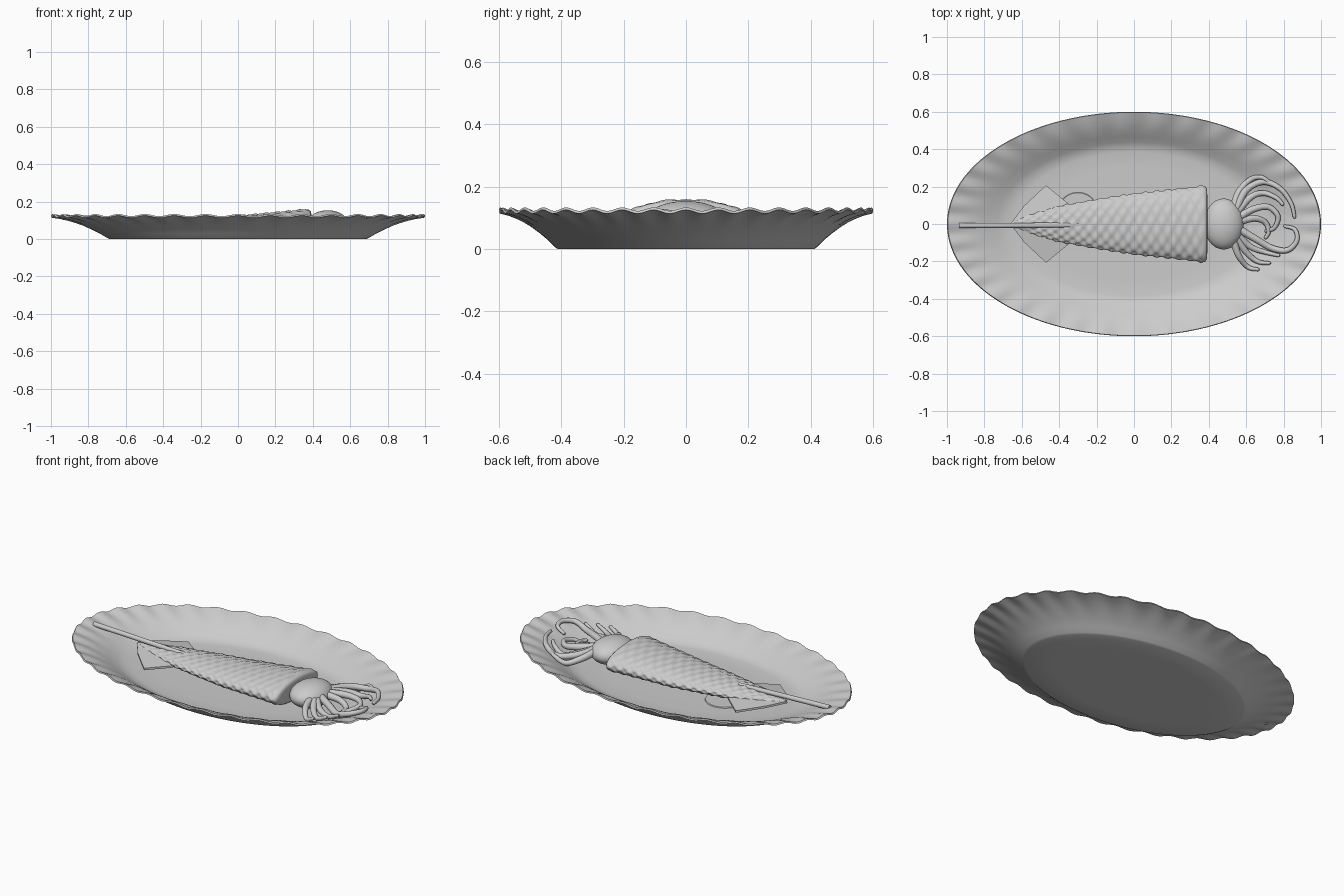
import bpy, bmesh, math
from mathutils import Vector

if "Cube" in bpy.data.objects:
    bpy.data.objects.remove(bpy.data.objects["Cube"])


def material(name, c):
    m = bpy.data.materials.new(name)
    m.diffuse_color = (c[0], c[1], c[2], 1)
    m.use_nodes = True
    m.node_tree.nodes["Principled BSDF"].inputs["Base Color"].default_value = m.diffuse_color
    return m


GREY = material("pale grey", (0.6, 0.6, 0.6))


def finish(name, bm, angle=40):
    bmesh.ops.recalc_face_normals(bm, faces=bm.faces)
    me = bpy.data.meshes.new(name)
    bm.to_mesh(me)
    bm.free()
    ob = bpy.data.objects.new(name, me)
    bpy.context.collection.objects.link(ob)
    me.materials.append(GREY)
    bpy.ops.object.select_all(action='DESELECT')
    ob.select_set(True)
    bpy.context.view_layer.objects.active = ob
    bpy.ops.object.shade_smooth_by_angle(angle=math.radians(angle))
    return ob


def lerp(table, t):
    for (a, va), (b, vb) in zip(table, table[1:]):
        if t <= b:
            f = max(0, (t - a) / (b - a))
            return va + (vb - va) * f
    return table[-1][1]


def skin(name, rings, angle=40):
    """Bridge closed rings of points, and cap both ends."""
    bm = bmesh.new()
    vr = [[bm.verts.new(p) for p in r] for r in rings]
    n = len(vr[0])
    for a, b in zip(vr, vr[1:]):
        for i in range(n):
            j = (i + 1) % n
            bm.faces.new((a[i], a[j], b[j], b[i]))
    bm.faces.new(vr[0])
    bm.faces.new(vr[-1])
    return finish(name, bm, angle)


# Oval plate with a wavy rim
OUTER = [(.1, 0), (.5, 0), (.685, 0), (.70, .006), (.74, .03), (.78, .05), (.83, .072),
         (.87, .087), (.91, .10), (.95, .111), (1, .120)]
INNER = [(.1, .02), (.5, .02), (.64, .021), (.69, .027), (.73, .04), (.78, .062),
         (.83, .082), (.87, .096), (.91, .108), (.95, .118), (.995, .128)]
rings = []
for s, z in OUTER + INNER[::-1]:
    ring = []
    for i in range(288):
        t = 2 * math.pi * i / 288
        wave = .006 * math.cos(36 * t) * max(0, (s - .82) / .18)
        ring.append((s * math.cos(t), .6 * s * math.sin(t), z + wave))
    rings.append(ring)
skin("plate", rings, 50)


def plate_z(x, y):
    return lerp(INNER, math.hypot(x, y / .6))


# Bumpy flattened mantle
WIDTH = [(-.66, .004), (-.62, .027), (-.55, .055), (-.4, .095), (-.2, .132), (0, .163),
         (.3, .195), (.36, .205), (.38, .202), (.39, .188), (.392, .15)]
HIGH = [(-.66, .004), (-.62, .014), (-.4, .033), (0, .052), (.3, .066), (.36, .069),
        (.38, .067), (.39, .058), (.392, .045)]
MID = [(-.66, .075), (-.4, .068), (0, .072), (.36, .090), (.4, .090)]
rings = []
xs = [-.66 + 1.02 * i / 150 for i in range(151)] + [.37, .38, .386, .39, .392]
for x in xs:
    w, h, m = lerp(WIDTH, x), lerp(HIGH, x), lerp(MID, x)
    ring = []
    for i in range(128):
        t = 2 * math.pi * i / 128
        fade = min(1, max(0, (x + .66) / .2)) * min(1, max(0, (.385 - x) / .03))
        b = .004 * fade * (math.cos(105 * x + 10 * t) + math.cos(105 * x - 10 * t)) / 2
        ring.append((x, (w + b) * math.cos(t), m + (h + b) * math.sin(t)))
    rings.append(ring)
skin("mantle", rings, 60)

# Pair of drooping pointed fins
for side, name in ((1, "left_fin"), (-1, "right_fin")):
    bm = bmesh.new()
    pts = [(-.655, .008, .078), (-.59, .095, .068), (-.47, .207, .05),
           (-.35, .108, .06), (-.37, .0, .078)]
    lo = [bm.verts.new((x, side * y, z - .006)) for x, y, z in pts]
    hi = [bm.verts.new((x, side * y, z + .006)) for x, y, z in pts]
    bm.faces.new(lo)
    bm.faces.new(hi)
    for i in range(5):
        j = (i + 1) % 5
        bm.faces.new((lo[i], lo[j], hi[j], hi[i]))
    finish(name, bm, 30)

# Head
bm = bmesh.new()
bmesh.ops.create_uvsphere(bm, u_segments=48, v_segments=24, radius=1)
for v in bm.verts:
    v.co = Vector((.48 + .107 * v.co.x, .136 * v.co.y, .085 + .069 * v.co.z))
finish("head", bm, 180)


# Round tubes along smoothed paths
def tube(name, pts, r0, r1, steps=10, sides=12):
    P = [Vector(p) for p in pts]
    P = [2 * P[0] - P[1]] + P + [2 * P[-1] - P[-2]]
    path = []
    for k in range(1, len(P) - 2):
        a, b, c, d = P[k - 1:k + 3]
        for i in range(steps):
            t = i / steps
            path.append(.5 * (2 * b + (c - a) * t + (2 * a - 5 * b + 4 * c - d) * t * t
                              + (3 * b - a - 3 * c + d) * t ** 3))
    path.append(P[-2])
    rings = []
    for k, p in enumerate(path):
        f = k / (len(path) - 1)
        d = (path[min(k + 1, len(path) - 1)] - path[max(k - 1, 0)]).normalized()
        s = d.cross(Vector((0, 0, 1))).normalized()
        u = s.cross(d)
        r = (r0 + (r1 - r0) * f) * (.5 if k == len(path) - 1 else 1)
        rings.append([p + r * (s * math.cos(q) + u * math.sin(q))
                      for q in (2 * math.pi * i / sides for i in range(sides))])
    return skin(name, rings, 50)


# Skewer
tube("skewer", [(-.935, -.008, .117), (-.6, -.007, .105), (-.15, -.005, .086)], .014, .013, 4, 16)

# Curling tentacles, resting on the plate
ARMS = [
    [(.53, .08), (.56, .17), (.62, .235), (.68, .25), (.73, .22)],
    [(.54, .07), (.60, .18), (.69, .225), (.78, .19), (.84, .11), (.86, .03)],
    [(.54, .05), (.62, .14), (.69, .165), (.76, .14), (.80, .10)],
    [(.55, .03), (.64, .08), (.72, .09), (.77, .04), (.75, -.02), (.70, -.04)],
    [(.55, .01), (.64, .03), (.70, .01), (.72, -.04), (.70, -.08)],
    [(.55, -.02), (.65, -.08), (.74, -.13), (.82, -.14), (.87, -.09), (.86, -.03), (.80, -.01)],
    [(.54, -.04), (.62, -.12), (.70, -.15), (.78, -.17)],
    [(.53, -.08), (.56, -.17), (.61, -.23), (.67, -.245)],
    [(.54, -.06), (.60, -.15), (.66, -.20), (.73, -.21)],
]
for n, arm in enumerate(ARMS):
    pts = []
    for i, (x, y) in enumerate(arm):
        f = i / (len(arm) - 1)
        arch = .075 * (1 - f) + .02 + .012 * (n % 2) * math.sin(math.pi * f)
        pts.append((x, y, max(plate_z(x, y) + .016, arch)))
    tube("tentacle_%d" % (n + 1), pts, .021, .009)

# Thin patch of sauce beneath the body
bm = bmesh.new()
bmesh.ops.create_cone(bm, cap_ends=True, segments=40, radius1=1, radius2=.97, depth=1)
for v in bm.verts:
    v.co = Vector((-.3 + .11 * v.co.x, .06 + .11 * v.co.y, .022 + .006 * v.co.z))
finish("sauce_patch", bm, 30)
